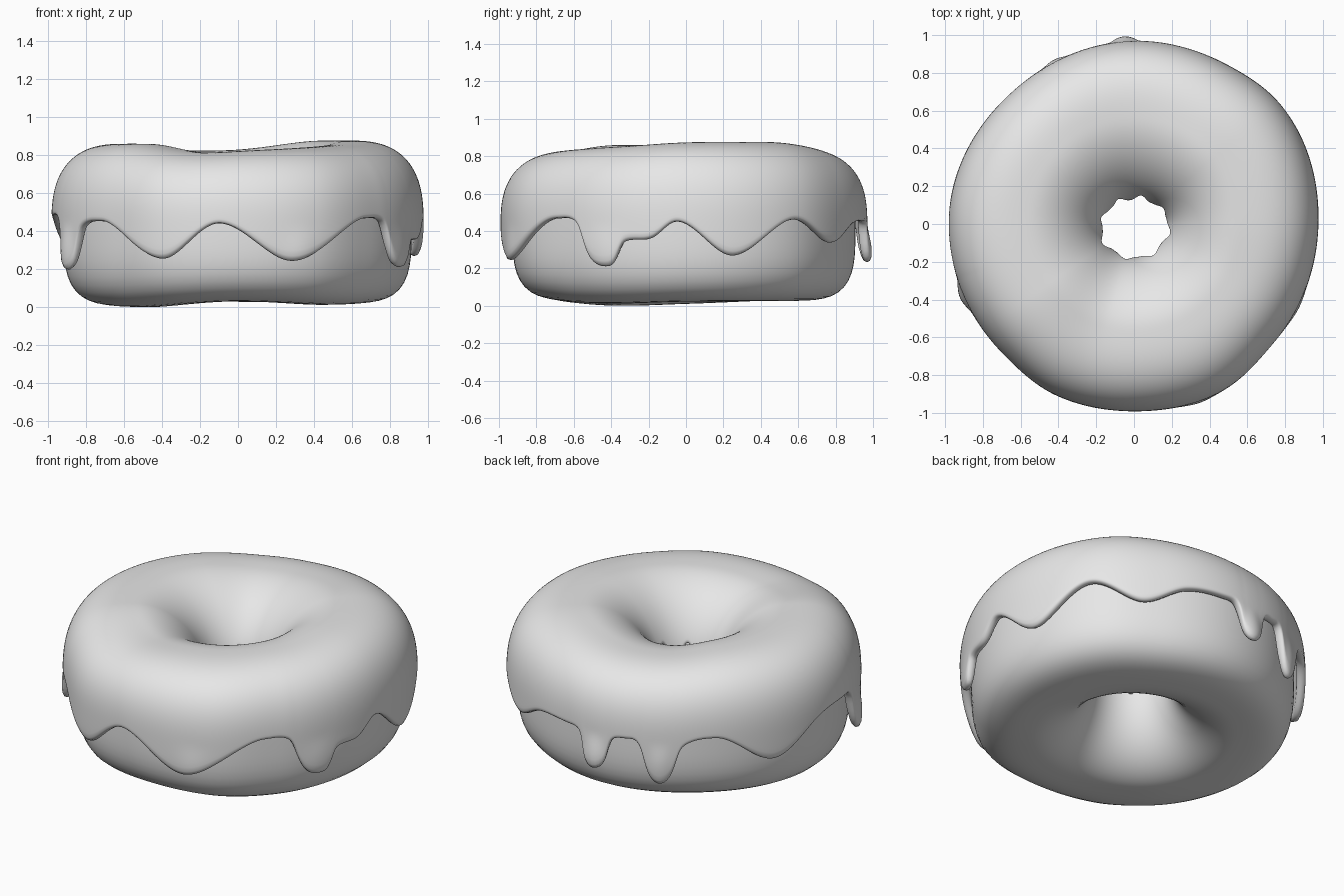
import bpy, math
from math import pi, sin, cos, radians

if "Cube" in bpy.data.objects:
    bpy.data.objects.remove(bpy.data.objects["Cube"])

ICING = 0.05           # icing thickness
GAP = 0.012            # clearance between dough and icing round the outside
RC, ZC = 0.56, 0.42    # centre of the ring's cross-section


def curve(points):
    """Smooth periodic curve through (degrees, value) points."""
    n = len(points)

    def at(k):
        return points[k % n][0] + 360 * (k // n), points[k % n][1]

    def f(deg):
        deg %= 360
        k = max((i for i in range(n) if points[i][0] <= deg), default=-1)
        (a0, v0), (a1, v1), (a2, v2), (a3, v3) = (at(k + d) for d in (-1, 0, 1, 2))
        h = a2 - a1
        t = (deg - a1) / h
        m1 = (v2 - v0) / (a2 - a0) * h if (v1 - v0) * (v2 - v1) > 0 else 0
        m2 = (v3 - v1) / (a3 - a1) * h if (v2 - v1) * (v3 - v2) > 0 else 0
        return ((2*t**3 - 3*t*t + 1) * v1 + (t**3 - 2*t*t + t) * m1
                + (3*t*t - 2*t**3) * v2 + (t**3 - t*t) * m2)
    return f


# lumpy ring: outer radius, top height, bottom height, hole radius by direction
outer = curve([(0, .975), (38, 1.0), (60, .975), (90, .968), (130, .95),
               (180, .98), (225, .975), (246, .995), (270, .99), (295, 1.0), (320, .97)])
top = curve([(0, .87), (40, .873), (90, .825), (110, .82), (145, .848), (180, .855),
             (215, .856), (255, .81), (275, .82), (330, .85)])
bottom = curve([(0, .022), (60, .025), (120, .03), (180, .01), (215, 0.0),
                (270, .03), (320, .012)])
hole = curve([(0, .225), (90, .175), (180, .215), (270, .225)])

# lower edge of the icing around the outside, with lobes and drips
edge = curve([(15, .268), (36, .46), (53, .335), (68, .44), (84, .45), (88, .41),
              (90, .28), (93, .235), (96, .28), (98.5, .41), (104, .44), (109, .42),
              (112, .26), (116, .185), (120, .26), (123.5, .41), (135, .46),
              (156, .285), (175, .46), (190, .48), (196, .44), (199, .28),
              (203, .20), (207, .25), (211, .41), (222, .45), (246, .255),
              (264, .44), (287, .245), (314, .465), (323, .44), (326, .31),
              (329, .235), (333, .215), (336.5, .235), (339, .335), (349, .36), (357, .45)])
DRIPS = [(93, 3, .035), (116, 3, .018), (203, 3.5, .03), (290, 5, .012), (333, 6, .012)]


def section(deg, phi):
    c, s = cos(phi), sin(phi)
    n = (1.8 if s > 0 else 1.9) if c < 0 else (3.0 if s > 0 else 3.5)
    k = (abs(c)**n + abs(s)**n) ** (-1 / n)
    a = outer(deg) - ICING - GAP - RC if c > 0 else RC - hole(deg)
    b = top(deg) - ICING - ZC if s > 0 else ZC - bottom(deg)
    return RC + a * k * c, ZC + b * k * s


def point(deg, phi, lift=0.0):
    r, z = section(deg, phi)
    if lift:
        r0, z0 = section(deg, phi - .03)
        r1, z1 = section(deg, phi + .03)
        dr, dz = r1 - r0, z1 - z0
        d = math.hypot(dr, dz)
        r, z = r + lift * dz / d, z - lift * dr / d
    t = radians(deg)
    return r * cos(t), r * sin(t), z


def edge_phi(deg):
    z = edge(deg) - ZC
    n, b = (3.0, top(deg) - ICING - ZC) if z > 0 else (3.5, ZC - bottom(deg))
    v = abs(z) / b
    return math.copysign(math.atan2(v, (1 - v**n) ** (1 / n)), z)


def make(name, cols, rows, closed, fn, mat):
    verts = [fn(360 * i / cols, j) for i in range(cols) for j in range(rows)]
    faces = []
    for i in range(cols):
        i2 = (i + 1) % cols
        for j in range(rows if closed else rows - 1):
            j2 = (j + 1) % rows
            faces.append((i*rows + j, i2*rows + j, i2*rows + j2, i*rows + j2))
    me = bpy.data.meshes.new(name)
    me.from_pydata(verts, [], faces)
    me.polygons.foreach_set("use_smooth", [True] * len(faces))
    me.materials.append(mat)
    ob = bpy.data.objects.new(name, me)
    bpy.context.collection.objects.link(ob)
    return ob


grey = bpy.data.materials.new("plain grey")
grey.diffuse_color = (0.8, 0.8, 0.8, 1)
grey.use_nodes = True
grey.node_tree.nodes["Principled BSDF"].inputs["Base Color"].default_value = grey.diffuse_color

# dough ring
make("dough", 128, 64, True, lambda d, j: point(d, 2 * pi * j / 64), grey)

# icing sheet over the top, thickened, with bulging drips
ROWS = 38


def icing_point(deg, j):
    p0, t = edge_phi(deg), j / (ROWS - 1)
    p1 = pi - .1 + .14 * sin(radians(deg * 8 + 20)) + .05 * sin(radians(deg * 3))
    # even rows above, the wavy edge only bends the lowest and innermost ones
    phi = -.1 + (pi - 0) * t + (p0 + .1) * (1 - t)**5 + (p1 - pi + .1) * t**8
    lift = .002 + GAP * max(0, cos(phi))
    if phi < 1:
        z = section(deg, phi)[1]
        low = min(1, max(0, (.42 - z) / .12))
        lift += sum(h * math.exp(-((deg - a) / w) ** 2) for a, w, h in DRIPS) * low
    return point(deg, phi, lift)


icing = make("icing", 240, ROWS, False, icing_point, grey)
sol = icing.modifiers.new("thickness", 'SOLIDIFY')
sol.thickness, sol.offset = ICING, 1
sub = icing.modifiers.new("rounding", 'SUBSURF')
sub.levels = sub.render_levels = 1
